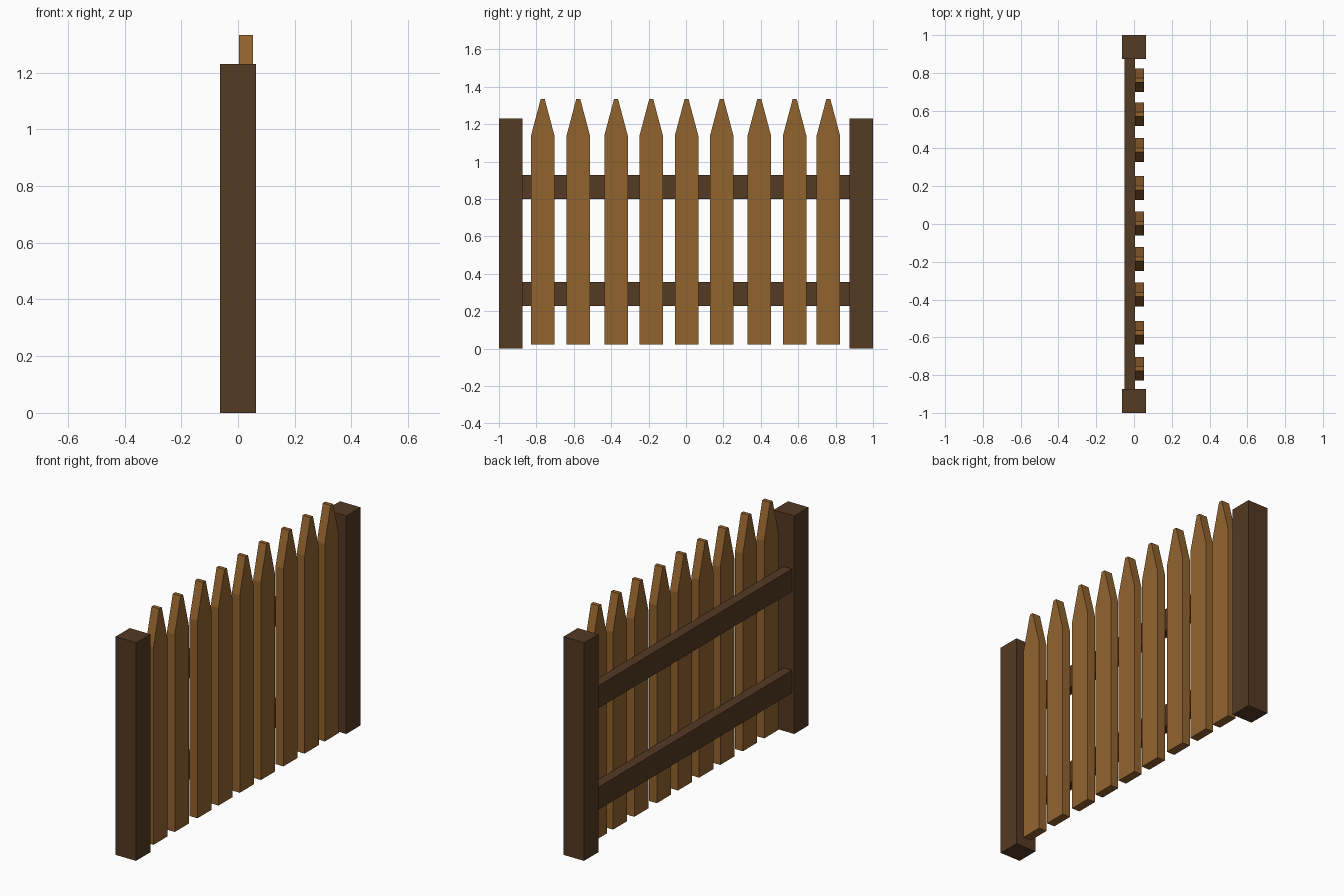
import bpy
import bmesh

cube = bpy.data.objects.get("Cube")
if cube:
    bpy.data.objects.remove(cube, do_unlink=True)


def make_material(name, rgb):
    mat = bpy.data.materials.new(name)
    mat.use_nodes = True
    colour = (*rgb, 1.0)
    mat.diffuse_color = colour
    mat.node_tree.nodes["Principled BSDF"].inputs["Base Color"].default_value = colour
    return mat


dark_wood = make_material("dark brown wood", (0.09, 0.042, 0.017))
light_wood = make_material("light brown wood", (0.29, 0.125, 0.028))


def board(name, outline, x0, x1, mat):
    """Extrude a (y, z) outline along x from x0 to x1."""
    bm = bmesh.new()
    face = bm.faces.new([bm.verts.new((x0, y, z)) for y, z in outline])
    extruded = bmesh.ops.extrude_face_region(bm, geom=[face])["geom"]
    verts = [v for v in extruded if isinstance(v, bmesh.types.BMVert)]
    bmesh.ops.translate(bm, verts=verts, vec=(x1 - x0, 0, 0))
    bmesh.ops.recalc_face_normals(bm, faces=bm.faces)
    mesh = bpy.data.meshes.new(name)
    bm.to_mesh(mesh)
    bm.free()
    mesh.materials.append(mat)
    obj = bpy.data.objects.new(name, mesh)
    bpy.context.collection.objects.link(obj)


def rectangle(y0, y1, z0, z1):
    return [(y0, z0), (y1, z0), (y1, z1), (y0, z1)]


# End posts
board("front_post", rectangle(-1, -0.873, 0, 1.23), -0.064, 0.064, dark_wood)
board("back_post", rectangle(0.873, 1, 0, 1.23), -0.064, 0.064, dark_wood)

# Horizontal rails between the posts
for name, z in (("lower_rail", 0.228), ("upper_rail", 0.8)):
    board(name, rectangle(-0.873, 0.873, z, z + 0.127), -0.05, 0.004, dark_wood)

# Pointed pickets, slightly unevenly spaced
HALF, TIP = 0.063, 0.011
BOTTOM, SHOULDER, TOP = 0.022, 1.137, 1.333
centres = (-0.766, -0.576, -0.374, -0.186, 0.003, 0.191, 0.392, 0.581, 0.761)
for i, y in enumerate(centres, 1):
    outline = [(y - HALF, BOTTOM), (y + HALF, BOTTOM), (y + HALF, SHOULDER),
               (y + TIP, TOP), (y - TIP, TOP), (y - HALF, SHOULDER)]
    board(f"picket_{i}", outline, 0.004, 0.053, light_wood)
